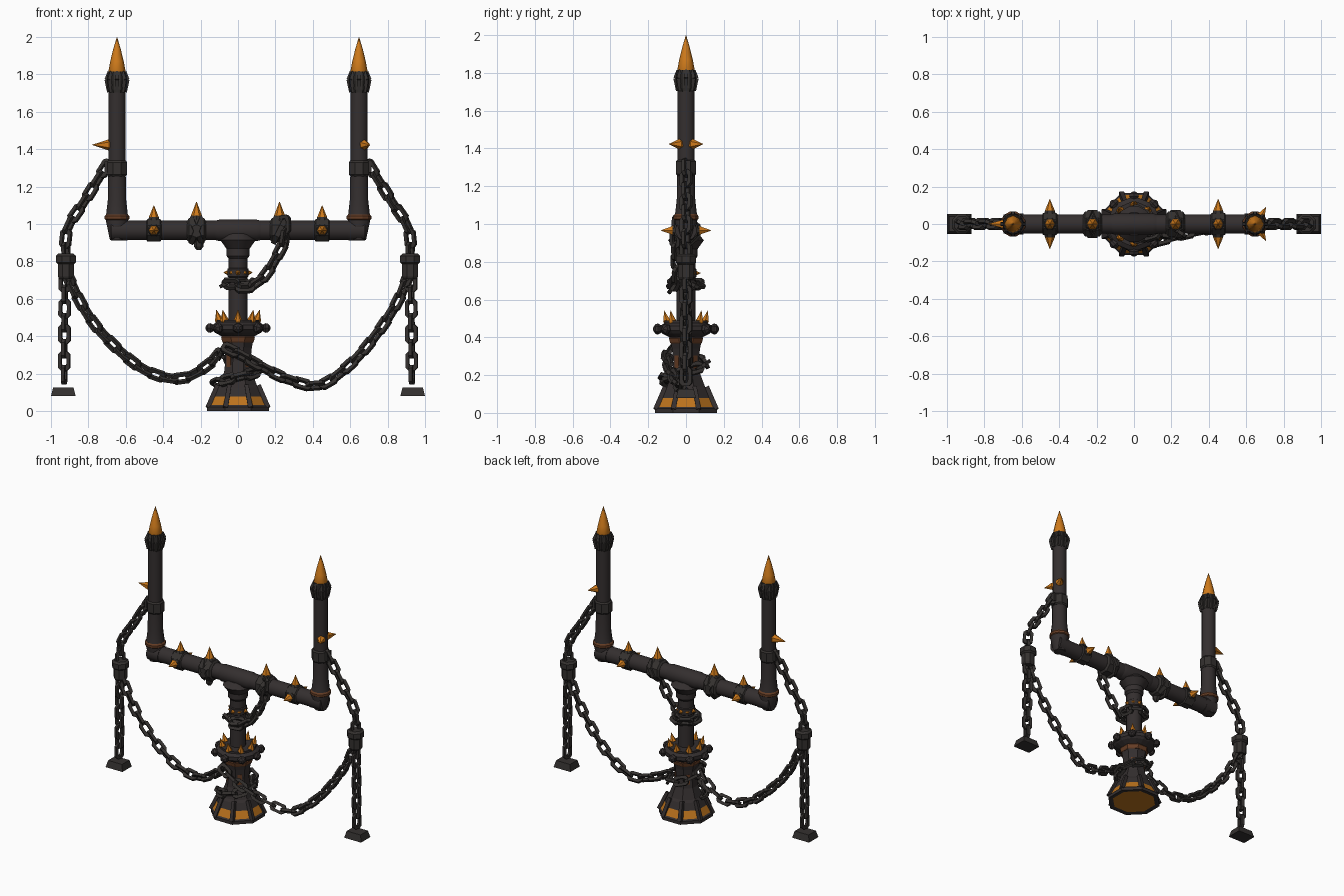
import bpy, bmesh, math
from mathutils import Vector, Matrix

if "Cube" in bpy.data.objects:
    bpy.data.objects.remove(bpy.data.objects["Cube"])

def material(name, rgb):
    m = bpy.data.materials.new(name)
    m.diffuse_color = (*rgb, 1)
    m.use_nodes = True
    m.node_tree.nodes["Principled BSDF"].inputs["Base Color"].default_value = m.diffuse_color
    return m

IRON = material("dark iron", (0.034, 0.028, 0.028))
CHAIN = material("chain iron", (0.034, 0.030, 0.028))
GOLD = material("amber gold", (0.62, 0.195, 0.011))
GLOW = material("amber glow", (0.50, 0.17, 0.012))
RUST = material("rust", (0.13, 0.046, 0.018))
Z = Vector((0, 0, 1))

def lathe(bm, prof, n=8, at=(0, 0, 0), axis=(0, 0, 1), flat=True):
    """Spin (radius, height) pairs; with flat=True radius is measured to the face centre."""
    q = Z.rotation_difference(Vector(axis).normalized())
    k = 1 / math.cos(math.pi / n) if flat else 1
    ph = math.pi / n if flat else 0
    rings = []
    for r, h in prof:
        rings.append([bm.verts.new(Vector(at) + q @ Vector((r * k * math.cos(ph + 2 * math.pi * i / n),
                      r * k * math.sin(ph + 2 * math.pi * i / n), h))) for i in range(n)])
    faces = []
    for a, b in zip(rings, rings[1:]):
        faces.append([bm.faces.new((a[i], a[(i + 1) % n], b[(i + 1) % n], b[i])) for i in range(n)])
    bm.faces.new(rings[0][::-1])
    bm.faces.new(rings[-1])
    return faces

def spike(bm, at, axis, r, length, n=6):
    lathe(bm, [(r * .8, -.015), (r, 0), (r * .5, length * .5), (.0008, length)], n, at, axis, False)

def box(bm, at, size, rot=None):
    m = Matrix.Translation(at) @ (rot or Matrix()) @ Matrix.Diagonal((*size, 1))
    bmesh.ops.create_cube(bm, size=1, matrix=m)

def finish(bm, name, *mats, smooth=None):
    me = bpy.data.meshes.new(name)
    bm.to_mesh(me)
    bm.free()
    for m in mats:
        me.materials.append(m)
    ob = bpy.data.objects.new(name, me)
    bpy.context.collection.objects.link(ob)
    if smooth:
        bpy.ops.object.select_all(action='DESELECT')
        ob.select_set(True)
        bpy.context.view_layer.objects.active = ob
        bpy.ops.object.shade_smooth_by_angle(angle=math.radians(smooth))
    return ob

def link(bm, pos, tan, nrm, L=.052, W=.033, t=.0095):
    """One elongated octagonal link with a square section."""
    side = nrm.cross(tan).normalized()
    out = [(L, W * .5), (L * .68, W), (-L * .68, W), (-L, W * .5)]
    out += [(-x, -y) for x, y in out]
    loops = []
    for x, y in out:
        o = tan * x + side * y
        inn = tan * (x - math.copysign(2 * t, x)) + side * (y - math.copysign(min(2 * t, abs(y) * .6), y))
        loops.append([bm.verts.new(pos + v) for v in (o + nrm * t, o - nrm * t, inn - nrm * t, inn + nrm * t)])
    for a, b in zip(loops, loops[1:] + loops[:1]):
        for i in range(4):
            bm.faces.new((a[i], a[(i + 1) % 4], b[(i + 1) % 4], b[i]))

def chain(name, pts, ref=lambda p: Vector((0, 1, 0)), roll=0, pitch=.072):
    """Links threaded along a smooth curve through pts."""
    P = [Vector(p) for p in pts]
    P = [2 * P[0] - P[1]] + P + [2 * P[-1] - P[-2]]
    path = []
    for a, b, c, d in zip(P, P[1:], P[2:], P[3:]):
        for s in range(24):
            u = s / 24
            path.append(.5 * (2 * b + (c - a) * u + (2 * a - 5 * b + 4 * c - d) * u * u
                              + (3 * b - a - 3 * c + d) * u ** 3))
    path.append(P[-2])
    bm = bmesh.new()
    acc, goal, k = 0, 0, 0
    for p, q in zip(path, path[1:]):
        acc += (q - p).length
        if acc >= goal:
            t = (q - p).normalized()
            r = ref(p)
            n = (r - t * r.dot(t)).normalized()
            n = Matrix.Rotation(math.radians(roll + 90 * (k % 2)), 3, t) @ n
            link(bm, q, t, n)
            goal += pitch
            k += 1
    bmesh.ops.recalc_face_normals(bm, faces=bm.faces)
    return finish(bm, name, CHAIN)

def helix(r0, r1, h0, h1, a0, a1, n=14):
    """Helix about the vertical axis, angles in degrees."""
    return [polar(r0 + (r1 - r0) * i / n, a0 + (a1 - a0) * i / n, h0 + (h1 - h0) * i / n) for i in range(n + 1)]

def polar(r, deg, z):
    return Vector((r * math.cos(math.radians(deg)), r * math.sin(math.radians(deg)), z))

# pedestal with glowing windows and underside
bm = bmesh.new()
f = lathe(bm, [(.135, .004), (.152, 0), (.165, 0), (.165, .022), (.112, .125), (.1, .14), (.074, .21), (.067, .27),
               (.074, .34), (.088, .41)])
bm.normal_update()
bmesh.ops.inset_individual(bm, faces=f[3], thickness=.019, depth=-.004)
for w in f[3]:                      # keep only the lower half of each inset as window
    c = w.calc_center_median()
    for v in w.verts:
        if v.co.z > c.z:
            low = min(w.verts, key=lambda o: (o.co.z > c.z, (o.co - v.co).length))
            v.co = low.co.lerp(v.co, .6)
    w.material_index = 1
for w in bm.faces:
    if w.calc_center_median().z < .006 and w.normal.z < -.1:
        w.material_index = 1 if len(w.verts) == 8 else 0
finish(bm, "pedestal", IRON, GLOW)

# raised ribs along the pedestal foot
bm = bmesh.new()
for i in range(8):
    a = 22.5 + 45 * i
    d = polar(.122, a, .138) - polar(.176, a, .018)
    lathe(bm, [(.013, 0), (.011, d.length)], 4, polar(.174, a, .018), d)
finish(bm, "pedestal_ribs", IRON)
# rust band and rust plates on the column
bm = bmesh.new()
lathe(bm, [(.081, .367), (.085, .372), (.090, .395), (.087, .40)])
for a in (45, 135, 225, 315):
    box(bm, polar(.069, a, .27), (.005, .03, .07), Matrix.Rotation(math.radians(a), 4, 'Z'))
finish(bm, "pedestal_rust_band", RUST)

# crown collar with knobs and spikes
bm = bmesh.new()
lathe(bm, [(.088, .40), (.125, .42), (.138, .435), (.138, .46), (.115, .475), (.115, .488), (.055, .488)], 16)
for i in range(8):
    lathe(bm, [(.016, 0), (.026, .018), (.022, .032), (.007, .044)], 6, polar(.13, i * 45, .444), polar(1, i * 45, 0))
finish(bm, "collar", IRON)
bm = bmesh.new()
for i in range(8):
    spike(bm, polar(.102, i * 45, .487), polar(.25, i * 45, 1), .022, .056)
finish(bm, "collar_spikes", GOLD)

# central pole and tee joint
bm = bmesh.new()
lathe(bm, [(.05, .46), (.05, .83)], 12)
lathe(bm, [(.05, .715), (.056, .72), (.056, .76), (.05, .765)], 12)
lathe(bm, [(.05, .815), (.062, .83), (.062, .868), (.095, .915), (.062, .95)], 12)
finish(bm, "pole", IRON, smooth=35)
bm = bmesh.new()
for a in range(0, 360, 45):
    spike(bm, polar(.052, a, .74), polar(1, a, 0), .016, .026 if a % 90 == 0 else .012)
finish(bm, "pole_studs", GOLD)

# crossbar
bm = bmesh.new()
lathe(bm, [(.052, -.67), (.052, .67)], 12, (0, 0, .966), (1, 0, 0))
lathe(bm, [(.052, -.12), (.057, -.10), (.057, .10), (.052, .12)], 12, (0, 0, .966), (1, 0, 0))
finish(bm, "crossbar", IRON, smooth=35)

iron, gold, rust, cone, posts = (bmesh.new() for _ in range(5))
for s in (-1, 1):
    x = .647 * s
    # elbow and post
    lathe(posts, [(.055, 0), (.055, .09)], 12, (.59 * s, 0, .966), (s, 0, 0))
    lathe(posts, [(.038, .915), (.045, .95), (.062, 1.03), (.058, 1.05), (.049, 1.13), (.046, 1.3), (.045, 1.72)], 12, (x, 0, 0))
    lathe(rust, [(.06, 1.022), (.066, 1.027), (.066, 1.042), (.058, 1.052)], 12, (x, 0, 0))
    # chain clamp
    lathe(iron, [(.046, 1.255), (.054, 1.265), (.054, 1.33), (.046, 1.34)], 8, (x, 0, 0))
    box(iron, (.7 * s, 0, 1.305), (.03, .05, .06))
    # ribbed cap and tip
    lathe(iron, [(.044, 1.70), (.05, 1.72), (.054, 1.765), (.047, 1.815)], 8, (x, 0, 0))
    for i in range(8):
        o, u = polar(.045, i * 45, 1.705), polar(.057, i * 45, 1.772)
        c = Vector((x, 0, 0))
        lathe(iron, [(.008, 0), (.010, (u - o).length)], 4, c + o, u - o)
        lathe(iron, [(.010, 0), (.006, .045)], 4, c + u, polar(-.3, i * 45, 1))
    lathe(cone, [(.04, 1.8), (.046, 1.815), (.036, 1.87), (.02, 1.935), (.0008, 2.0)], 8, (x, 0, 0), flat=False)
    # spiked bands on the crossbar
    lathe(iron, [(.052, -.04), (.06, -.034), (.06, .034), (.052, .04)], 8, (.45 * s, 0, .966), (1, 0, 0))
    for d in ((0, 0, 1), (0, 1, 0), (0, -1, 0)):
        v = Vector(d)
        lathe(iron, [(.032, 0), (.025, .016)], 8, Vector((.45 * s, 0, .966)) + v * .055, d)
        spike(gold, Vector((.45 * s, 0, .966)) + v * .07, d, .027, .064)
    lathe(iron, [(.052, -.05), (.066, -.04), (.066, .04), (.052, .05)], 8, (.222 * s, 0, .966), (1, 0, 0))
    lathe(iron, [(.04, 0), (.028, .02)], 6, (.222 * s, 0, 1.025), (0, 0, 1))
    spike(gold, (.222 * s, 0, 1.042), (0, 0, 1), .031, .078)
    # hanging barrel and anchor weight
    lathe(iron, [(.035, .705), (.042, .72), (.042, .785), (.053, .795), (.053, .83), (.04, .842)], 8, (.92 * s, 0, 0))
    w = bmesh.ops.create_cube(iron, size=1, matrix=Matrix.Translation((.934 * s, 0, .103)) @ Matrix.Diagonal((.132, .105, .046, 1)))
    for v in w["verts"]:
        if v.co.z > .1:
            v.co.x += (.934 * s - v.co.x) * .18
            v.co.y *= .78
# single spike on the left post, angled pair on the right post
spike(gold, (-.69, 0, 1.423), (-1, 0, 0), .03, .09)
for s in (-1, 1):
    spike(gold, (.675, .035 * s, 1.423), (.55, s, 0), .028, .064)
finish(posts, "posts", IRON, smooth=35)
finish(iron, "clamps_and_bands", CHAIN)
finish(rust, "elbow_rings", RUST)
finish(gold, "bar_and_post_spikes", GOLD)
finish(cone, "post_tips", GOLD, smooth=50)

# tilted straps around the crossbar
bm = bmesh.new()
for x, t in ((-.222, .45), (-.222, -.45), (.222, -.5)):
    lathe(bm, [(.06, -.016), (.076, -.013), (.076, .013), (.06, .016)], 8, (x, 0, .962), (1, 0, t))
lathe(bm, [(.012, 0), (.022, .02), (.022, .04), (.01, .06)], 6, (-.21, -.02, .92), (0, 0, -1))
finish(bm, "crossbar_straps", CHAIN)

# hanging chains
for s, nm in ((-1, "left"), (1, "right")):
    chain(nm + "_upper_chain", [(.71 * s, 0, 1.30), (.76 * s, 0, 1.22), (.825 * s, 0, 1.115), (.895 * s, 0, 1.01),
                                (.92 * s, 0, .93), (.92 * s, 0, .84)], roll=30)
    chain(nm + "_drop_chain", [(.925 * s, 0, .70), (.928 * s, 0, .4), (.93 * s, 0, .14)], roll=15)
chain("left_swag", [(-.91, 0, .72), (-.83, 0, .56), (-.73, 0, .42), (-.56, 0, .26), (-.42, 0, .188), (-.29, 0, .178),
                    (-.17, -.01, .24), (-.085, -.03, .335)], roll=35)
chain("right_swag", [(.91, 0, .72), (.85, 0, .58), (.74, 0, .41), (.6, 0, .25), (.44, -.02, .14), (.28, -.05, .165),
                     (.12, -.09, .24), (.03, -.1, .29), (-.07, -.085, .34)], roll=35)
radial = lambda p: Vector((p.x, p.y, 0))
chain("pedestal_wrap", helix(.09, .122, .31, .14, 190, -180, 20), radial, 30)
chain("pole_wrap", helix(.068, .07, .68, .68, 0, 330), radial, 30)
chain("bar_to_pole_chain", [(.25, -.05, 1.0), (.25, -.055, .92), (.21, -.05, .83), (.14, -.05, .72), (.06, -.07, .665),
                            (-.02, -.075, .665)], roll=35)
